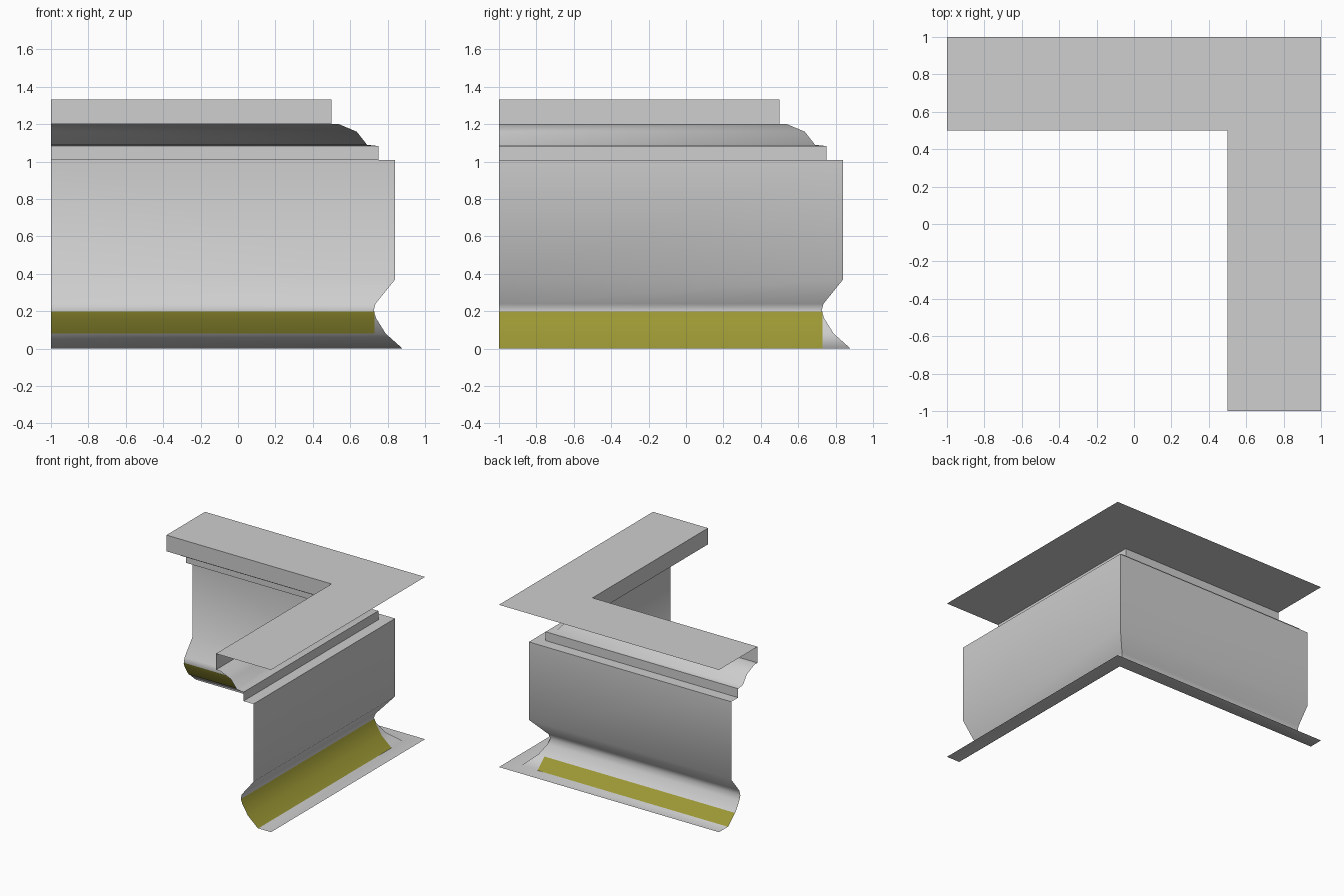
import bpy
import math

if "Cube" in bpy.data.objects:
    bpy.data.objects.remove(bpy.data.objects["Cube"], do_unlink=True)


def make_material(name, colour):
    mat = bpy.data.materials.new(name)
    mat.use_nodes = True
    mat.diffuse_color = (*colour, 1)
    mat.node_tree.nodes["Principled BSDF"].inputs["Base Color"].default_value = (*colour, 1)
    return mat


GREY = make_material("light grey", (0.62, 0.62, 0.62))
OLIVE = make_material("olive", (0.33, 0.31, 0.035))
END = -1.0      # open end of both arms
PANEL_STOP = 0.73  # where the olive panels stop short of the corner


def sheet(name, rows, mat):
    """Open surface through rows of equally many points."""
    n = len(rows[0])
    verts = [p for row in rows for p in row]
    faces = [(r * n + c, r * n + c + 1, (r + 1) * n + c + 1, (r + 1) * n + c)
             for r in range(len(rows) - 1) for c in range(n - 1)]
    mesh = bpy.data.meshes.new(name)
    mesh.from_pydata(verts, [], faces)
    mesh.materials.append(mat)
    obj = bpy.data.objects.new(name, mesh)
    bpy.context.collection.objects.link(obj)
    bpy.ops.object.select_all(action='DESELECT')
    obj.select_set(True)
    bpy.context.view_layer.objects.active = obj
    bpy.ops.object.shade_smooth_by_angle(angle=math.radians(55))
    return obj


def corner_sweep(name, profile):
    """Sweep an (offset, height) profile along both arms with a mitred corner."""
    sheet(name, [[(END, d, z), (d, d, z), (d, END, z)] for d, z in profile], GREY)


def panel(name, profile, along_x, shift):
    """Thin coloured skin lying just before or behind the foot of one arm."""
    rows = []
    for d, z in profile:
        d += shift
        ends = [(END, d, z), (PANEL_STOP, d, z)]
        rows.append(ends if along_x else [(y, x, h) for x, y, h in ends])
    sheet(name, rows, OLIVE)


# Counter top with its fascia, and the moulding below it
corner_sweep("top_slab", [(1, 1.333), (0.5, 1.333), (0.5, 1.2)])
corner_sweep("cornice", [(0.5, 1.2), (0.54, 1.2), (0.635, 1.16), (0.69, 1.09),
                         (0.75, 1.083), (0.75, 1.01), (0.84, 1.01)])

# Wall, groove, flared foot and floor strip
foot_top = [(0.725, 0.2), (0.74, 0.16), (0.79, 0.08)]
foot_bottom = [(0.79, 0.08), (0.88, 0)]
foot = foot_top + foot_bottom[1:]
corner_sweep("wall_and_foot", [(0.84, 1.01), (0.84, 0.37), (0.735, 0.24)] + foot + [(1, 0)])

# Olive panels on the foot
panel("side_foot_panel", foot, False, 0.004)
panel("back_foot_panel_upper", foot_top, True, -0.004)
panel("back_foot_panel_lower", foot_bottom, True, 0.004)
